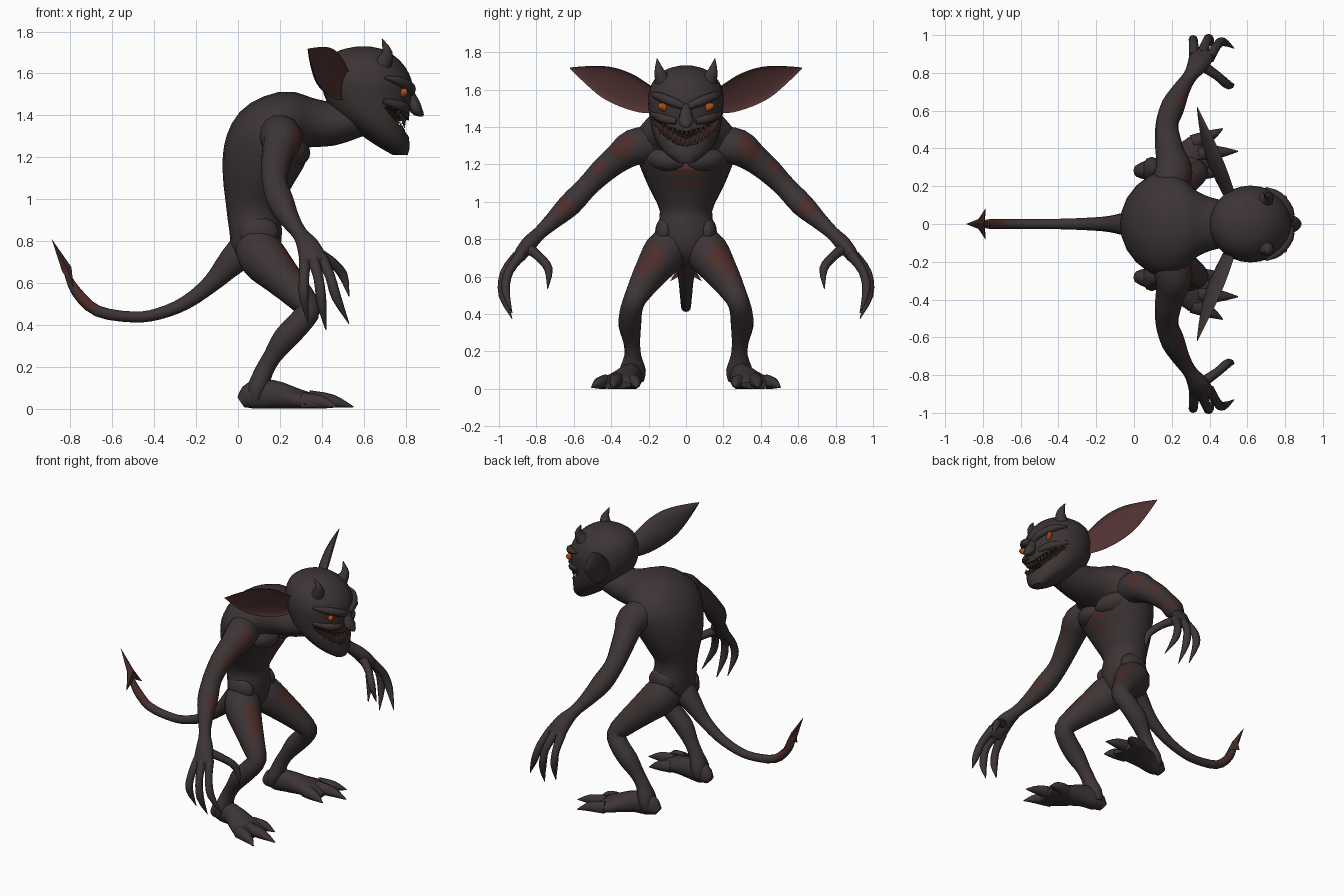
import bpy, bmesh, math
from mathutils import Vector, Matrix

cube = bpy.data.objects.get("Cube")
if cube:
    bpy.data.objects.remove(cube, do_unlink=True)


def material(name, rgb):
    m = bpy.data.materials.new(name)
    m.use_nodes = True
    m.diffuse_color = (*rgb, 1)
    m.node_tree.nodes["Principled BSDF"].inputs["Base Color"].default_value = (*rgb, 1)
    return m


SKIN = material("dark_skin", (0.046, 0.034, 0.035))
RED = material("red_blotch", (0.075, 0.027, 0.025))
EAR = material("ear_lining", (0.085, 0.033, 0.032))
EYE = material("orange_eye", (0.42, 0.075, 0.008))
MOUTH = material("mouth_lining", (0.035, 0.014, 0.013))
TOOTH = material("dull_tooth", (0.075, 0.06, 0.05))
X, Y, Z = Vector((1, 0, 0)), Vector((0, 1, 0)), Vector((0, 0, 1))


def finish(name, bm, mats, mirror=False, angle=50):
    bmesh.ops.recalc_face_normals(bm, faces=bm.faces)
    me = bpy.data.meshes.new(name)
    bm.to_mesh(me)
    bm.free()
    for m in mats:
        me.materials.append(m)
    ob = bpy.data.objects.new(name, me)
    bpy.context.collection.objects.link(ob)
    bpy.ops.object.select_all(action="DESELECT")
    ob.select_set(True)
    bpy.context.view_layer.objects.active = ob
    bpy.ops.object.shade_smooth_by_angle(angle=math.radians(angle))
    if mirror:
        mod = ob.modifiers.new("mirror", "MIRROR")
        mod.use_axis = (False, True, False)
        mod.use_mirror_merge = False
    return ob


def resample(rings, steps):
    """Smooth curve through centres and radii."""
    out = []
    for i in range(len(rings) - 1):
        p0, p1, p2 = rings[max(i - 1, 0)], rings[i], rings[i + 1]
        p3 = rings[min(i + 2, len(rings) - 1)]
        for s in range(steps):
            t = s / steps
            out.append([b + 0.5 * t * (c - a + t * (2 * a - 5 * b + 4 * c - d + t * (3 * (b - c) + d - a)))
                        for a, b, c, d in zip(p0, p1, p2, p3)])
    return out + [list(rings[-1])]


def loft(name, rings, mats=(SKIN,), hint=X, sides=12, steps=3, mirror=False,
         patches=(), hollow=False, fixed=None, angle=50):
    """Skin elliptical rings (x, y, z, radius along hint, other radius)."""
    rings = resample([r if len(r) == 5 else (*r, r[3]) for r in rings], steps)
    centres = [Vector(r[:3]) for r in rings]
    bm = bmesh.new()
    loops = []
    for i, r in enumerate(rings):
        t = fixed or (centres[min(i + 1, len(rings) - 1)] - centres[max(i - 1, 0)]).normalized()
        u = (hint - t * hint.dot(t)).normalized()
        v = t.cross(u)
        loop = []
        for k in range(sides):
            c, s = math.cos(math.tau * k / sides), math.sin(math.tau * k / sides)
            if hollow and s > 0:
                s *= -0.4
            p = centres[i] + u * c * max(r[3], 0.002) + v * s * max(r[4], 0.002)
            p.z = max(p.z, 0)
            loop.append(bm.verts.new(p))
        loops.append(loop)
    for la, lb in zip(loops, loops[1:]):
        for k in range(sides):
            j = (k + 1) % sides
            f = bm.faces.new((la[k], la[j], lb[j], lb[k]))
            mid = f.calc_center_median()
            if hollow and k < sides // 2:
                f.material_index = 1
            if any((mid - Vector(p[:3])).length < p[3] for p in patches):
                f.material_index = 1
    bm.faces.new(loops[0])
    bm.faces.new(loops[-1])
    return finish(name, bm, mats, mirror, angle)


def ball(name, centre, size, mat, turn=0, roll=0, mirror=True):
    bm = bmesh.new()
    bmesh.ops.create_uvsphere(bm, u_segments=16, v_segments=10, radius=1)
    bm.transform(Matrix.Translation(centre) @ Matrix.Rotation(turn, 4, "Z")
                 @ Matrix.Rotation(roll, 4, "X") @ Matrix.Diagonal((*size, 1)))
    return finish(name, bm, [mat], mirror)


# Torso and neck: upright at the pelvis, bending forward at the shoulders
loft("torso", [(.08, 0, .66, .04, .05), (.08, 0, .73, .12, .11), (.085, 0, .84, .155, .125),
               (.075, 0, .95, .14, .13), (.09, 0, 1.08, .2, .165), (.12, 0, 1.2, .25, .195),
               (.165, 0, 1.3, .28, .195), (.245, 0, 1.365, .25, .155), (.34, 0, 1.365, .17, .12),
               (.45, 0, 1.36, .13, .105), (.58, 0, 1.39, .12, .09)],
     (SKIN, RED), hint=Y, sides=20,
     patches=[(.31, 0, 1.18, .055), (.28, 0, 1.1, .045), (.29, .14, 1.24, .05), (.29, -.14, 1.24, .05)])
ball("chest_muscles", (.265, .105, 1.225), (.075, .115, .065), SKIN, turn=.35, roll=.15)
ball("hip_bones", (.1, .115, .84), (.095, .05, .075), SKIN)

# Head: stacked level rings from chin to crown
head = loft("head", [(.775, 0, 1.21, .045, .035), (.745, 0, 1.25, .1, .075), (.705, 0, 1.3, .145, .11),
                     (.665, 0, 1.36, .175, .15), (.635, 0, 1.42, .19, .185), (.62, 0, 1.5, .2, .21),
                     (.615, 0, 1.56, .203, .215), (.605, 0, 1.62, .188, .2), (.595, 0, 1.67, .155, .168),
                     (.595, 0, 1.71, .1, .11), (.6, 0, 1.728, .03, .035)],
            (SKIN, MOUTH), hint=Y, sides=28, fixed=Z)

# Grinning mouth cut through the front of the jaw
half = [(.72, .19, 1.44, .008, .03), (.76, .13, 1.395, .026, .06)]
grin = [(x, -y, z, a, b) for x, y, z, a, b in half] + [(.805, 0, 1.335, .042, .075)] + half[::-1]
cutter = loft("mouth_cutter", grin, (MOUTH,), hint=Z)
cutter.hide_render = True
cut = head.modifiers.new("mouth", "BOOLEAN")
cut.operation, cut.object, cut.solver = "DIFFERENCE", cutter, "EXACT"
cut.material_mode = "TRANSFER"
bpy.ops.object.select_all(action="DESELECT")
head.select_set(True)
bpy.context.view_layer.objects.active = head
bpy.ops.object.modifier_apply(modifier="mouth")
bpy.data.objects.remove(cutter, do_unlink=True)

# Pointed teeth in two rows along the grin
bm = bmesh.new()
for i in range(11):
    y = -.125 + .025 * i
    x = .69 + .105 * math.sqrt(1 - (y / .18) ** 2)
    mid, gap = 1.335 + 3.6 * y * y, .045 - 1.2 * y * y
    for side in (1, -1):
        z = mid + side * gap * .6
        spin = Matrix.Rotation(math.pi if side > 0 else 0, 4, "X")
        bmesh.ops.create_cone(bm, cap_ends=True, segments=6, radius1=.01, radius2=.001, depth=gap * 1.1,
                              matrix=Matrix.Translation((x, y + side * .004, z)) @ spin)
finish("teeth", bm, [TOOTH])

# Face details
loft("nose", [(.79, 0, 1.53, .03, .03), (.825, 0, 1.48, .03, .03), (.85, 0, 1.43, .042, .03),
              (.876, 0, 1.405, .02, .014), (.885, 0, 1.398, .004)], hint=Y)
ball("eyes", (.785, .115, 1.505), (.018, .042, .022), EYE, turn=-.5, roll=.3)
loft("brows", [(.825, .015, 1.51, .02), (.82, .075, 1.535, .025), (.765, .15, 1.565, .022),
               (.7, .19, 1.58, .006)], hint=Z, mirror=True)
loft("cheek_bones", [(.81, .05, 1.43, .018), (.775, .12, 1.445, .026), (.69, .18, 1.47, .015)],
     hint=Z, mirror=True)
loft("horns", [(.695, .125, 1.65, .042), (.712, .143, 1.7, .026), (.688, .155, 1.765, .002)], mirror=True)

# Long cupped ears with a reddish lining
loft("ears", [(.52, .15, 1.53, .06, .04), (.49, .23, 1.555, .085, .05), (.45, .33, 1.6, .1, .055),
              (.41, .43, 1.64, .09, .045), (.37, .53, 1.68, .05, .025), (.335, .62, 1.715, .003)],
     (SKIN, EAR), hint=Vector((.35, -.25, .9)), sides=16, hollow=True, mirror=True)

# Arms, ending in the palms
loft("arms", [(.18, .17, 1.31, .1), (.21, .28, 1.29, .1), (.195, .36, 1.235, .08), (.18, .44, 1.17, .07),
              (.175, .53, 1.08, .06), (.205, .62, .985, .064), (.25, .71, .9, .047), (.295, .78, .835, .037),
              (.335, .84, .775, .055, .042), (.36, .89, .71, .065, .035), (.365, .91, .675, .045, .02)],
     (SKIN, RED), sides=14, mirror=True,
     patches=[(.27, .33, 1.29, .06), (.23, .46, 1.19, .04), (.25, .64, .98, .05)])

# Clawed fingers and thumb
digits = {
    "front_fingers": [(.4, .88, .72), (.44, .945, .63), (.47, .965, .53), (.53, .93, .405)],
    "middle_fingers": [(.36, .9, .71), (.385, .97, .62), (.4, .979, .5), (.42, .93, .375)],
    "back_fingers": [(.32, .89, .71), (.315, .96, .62), (.315, .975, .53), (.335, .93, .41)],
    "thumbs": [(.36, .84, .75), (.44, .785, .705), (.5, .735, .64), (.53, .74, .535)],
}
for name, path in digits.items():
    loft(name, [(*p, r) for p, r in zip(path, (.03, .024, .023, .002))], sides=8, mirror=True)

# Bent legs
loft("legs", [(.08, .07, .79, .1), (.12, .12, .72, .115), (.2, .18, .635, .095), (.28, .235, .55, .075),
              (.335, .275, .475, .06), (.295, .295, .41, .06), (.225, .3, .335, .06), (.165, .29, .25, .045),
              (.125, .285, .18, .045), (.095, .285, .1, .07, .05), (.08, .285, .04, .06, .04)],
     (SKIN, RED), hint=Y, sides=14, mirror=True,
     patches=[(.25, .18, .72, .07), (.3, .24, .63, .04)])

# Flat splayed feet and toes
loft("feet", [(.015, .28, .03, .03, .03), (.07, .285, .06, .07, .052), (.17, .3, .065, .07, .06),
              (.27, .34, .045, .055, .09), (.35, .37, .03, .04, .11), (.4, .38, .02, .02, .09)],
     hint=Z, sides=14, mirror=True)
toes = {
    "inner_toes": [(.31, .29, .04), (.39, .27, .033), (.46, .26, .008)],
    "middle_toes": [(.34, .37, .045), (.45, .38, .035), (.55, .385, .008)],
    "outer_toes": [(.31, .43, .035), (.4, .465, .03), (.47, .505, .008)],
}
for name, path in toes.items():
    loft(name, [(*p, r) for p, r in zip(path, (.042, .032, .003))], hint=Z, sides=8, mirror=True)

# Tail with a barbed flat tip
loft("tail", [(.05, 0, .77, .09), (-.03, 0, .7, .068), (-.13, 0, .595, .043), (-.25, 0, .505, .033),
              (-.38, 0, .452, .028), (-.5, 0, .437, .026), (-.67, 0, .465, .027), (-.77, 0, .555, .025),
              (-.82, 0, .65, .012)],
     (SKIN, RED), hint=Y, mirror=False, patches=[(-.73, 0, .53, .07)])
bm = bmesh.new()
outline = [(-.79, 0, .62), (-.785, .085, .575), (-.815, .03, .67), (-.89, 0, .81),
           (-.815, -.03, .67), (-.785, -.085, .575)]
ring = [bm.verts.new(p) for p in outline]
for x, z in ((-.795, .675), (-.84, .655)):
    peak = bm.verts.new((x, 0, z))
    for a, b in zip(ring, ring[1:] + ring[:1]):
        bm.faces.new((a, b, peak))
finish("tail_tip", bm, [RED], angle=20)
